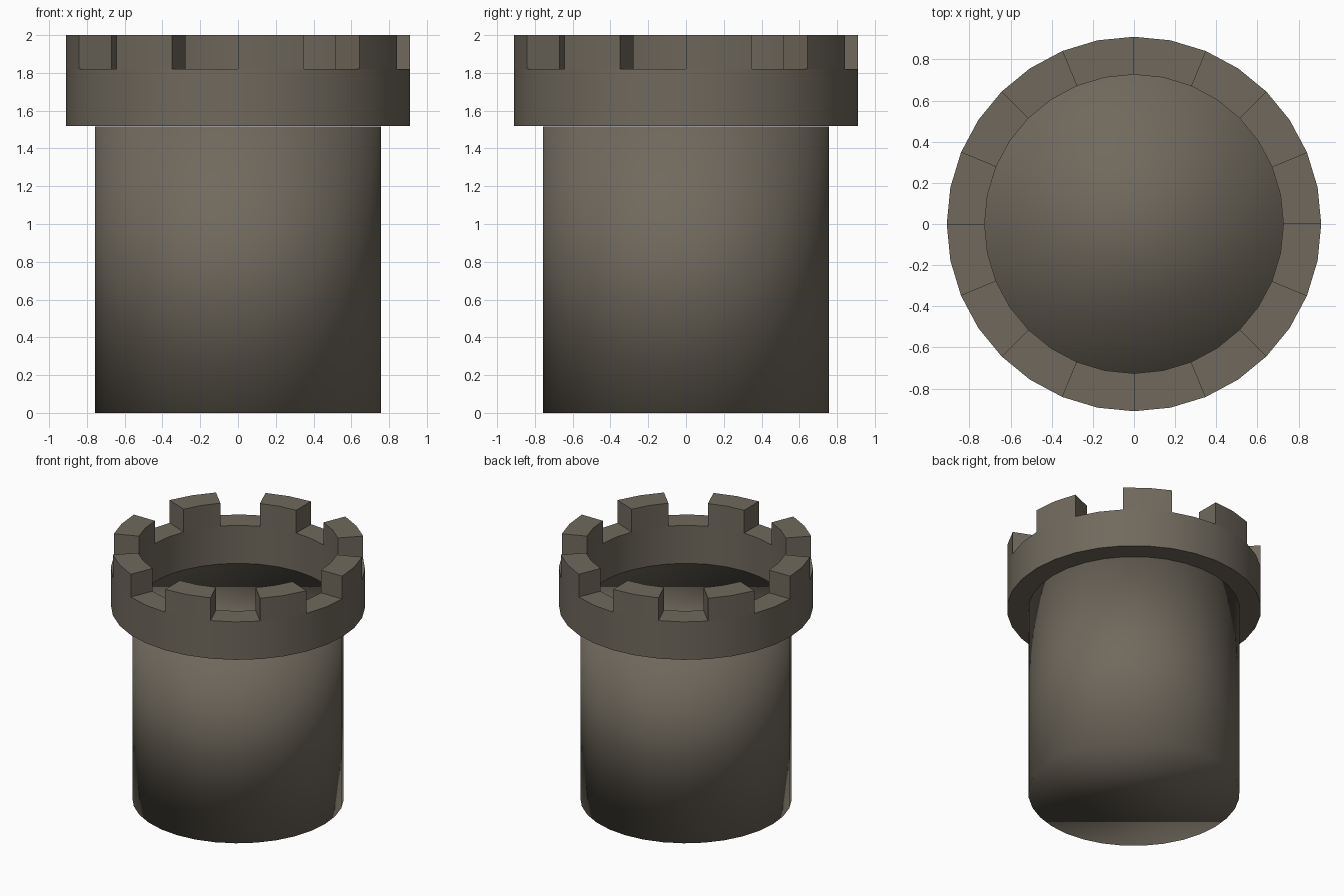
import bpy, bmesh, math

if "Cube" in bpy.data.objects:
    bpy.data.objects.remove(bpy.data.objects["Cube"])

N = 32                      # sides of every round part
R_BODY, R_OUT, R_IN = 0.757, 0.91, 0.726
Z_RING, Z_NOTCH, Z_TOP = 1.52, 1.82, 2.0

stone = bpy.data.materials.new("grey_brown_stone")
stone.diffuse_color = (0.162, 0.141, 0.109, 1)
stone.use_nodes = True
stone.node_tree.nodes["Principled BSDF"].inputs["Base Color"].default_value = stone.diffuse_color

# Tower shaft: closed cylinder, fully smooth including its caps
H_BODY = Z_RING - 0.003
bpy.ops.mesh.primitive_cylinder_add(vertices=N, radius=R_BODY, depth=H_BODY,
                                    location=(0, 0, H_BODY / 2))
shaft = bpy.context.object
shaft.name = "tower_shaft"
bpy.ops.object.shade_smooth()
shaft.data.materials.append(stone)

# Battlement ring: flat annulus raised to notch height, then alternate pairs raised
bm = bmesh.new()


def circle(r):
    return [bm.verts.new((r * math.cos(2 * math.pi * i / N),
                          r * math.sin(2 * math.pi * i / N), Z_RING)) for i in range(N)]


def raise_faces(faces, dz):
    res = bmesh.ops.extrude_face_region(bm, geom=faces)["geom"]
    verts = [g for g in res if isinstance(g, bmesh.types.BMVert)]
    bmesh.ops.translate(bm, verts=verts, vec=(0, 0, dz))
    return [g for g in res if isinstance(g, bmesh.types.BMFace)]


outer, inner = circle(R_OUT), circle(R_IN)
base = [bm.faces.new((outer[i], outer[(i + 1) % N], inner[(i + 1) % N], inner[i]))
        for i in range(N)]
under = bmesh.ops.duplicate(bm, geom=base)      # keeps the underside closed
top = raise_faces(base, Z_NOTCH - Z_RING)


def sector(face):
    c = face.calc_center_median()
    return int((math.atan2(c.y, c.x) % (2 * math.pi)) / (math.pi / 8))


# Merlons: every second 22.5 degree sector
merlons = [f for f in top if sector(f) % 2 == 0]
raise_faces(merlons, Z_TOP - Z_NOTCH)
bmesh.ops.remove_doubles(bm, verts=bm.verts[:], dist=1e-5)
bmesh.ops.recalc_face_normals(bm, faces=bm.faces[:])

mesh = bpy.data.meshes.new("battlement_ring")
bm.to_mesh(mesh)
bm.free()
ring = bpy.data.objects.new("battlement_ring", mesh)
bpy.context.collection.objects.link(ring)
mesh.materials.append(stone)
bpy.ops.object.select_all(action='DESELECT')
ring.select_set(True)
bpy.context.view_layer.objects.active = ring
bpy.ops.object.shade_smooth_by_angle(angle=math.radians(30))
